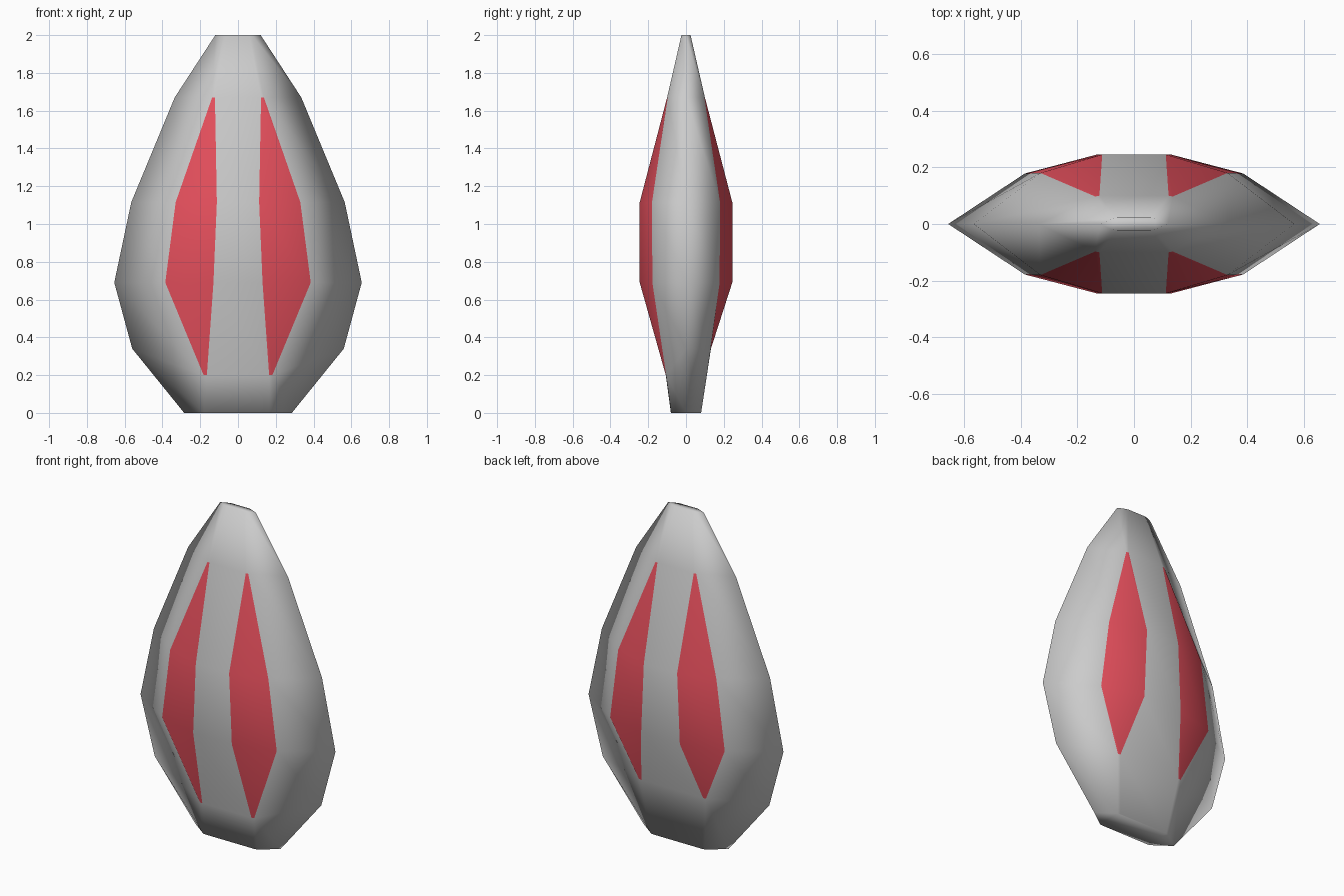
import bpy, bmesh

if "Cube" in bpy.data.objects:
    bpy.data.objects.remove(bpy.data.objects["Cube"])

# Rim of the body, row by row: (half width, z)
rim = [(0.285, 0), (0.56, 0.34), (0.655, 0.69), (0.565, 1.115), (0.335, 1.67), (0.12, 2.0)]

# Face rows: (z, outer x, outer depth, inner x, inner depth)
middle = [(0.69, 0.385, 0.178, 0.13, 0.245), (1.115, 0.33, 0.18, 0.112, 0.245),
          (1.67, 0.137, 0.097, 0.122, 0.10), (2.0, 0.075, 0.02, 0.06, 0.024)]
front = [(0, 0.18, 0.077, 0.165, 0.08), (0.2, 0.182, 0.105, 0.165, 0.107)] + middle
back = [(0, 0.18, 0.077, 0.165, 0.08), (0.34, 0.225, 0.13, 0.208, 0.132)] + middle


def half_section(row, side):
    z, ox, oy, ix, iy = row
    return [(ox, side * oy, z), (ix, side * iy, z), (-ix, side * iy, z), (-ox, side * oy, z)]


bm = bmesh.new()
rings = []
for (w, z), f, b in zip(rim, front, back):
    pts = [(w, 0, z)] + half_section(f, -1) + [(-w, 0, z)] + half_section(b, 1)[::-1]
    rings.append([bm.verts.new(p) for p in pts])

# Walls, with the four tapered panels in red
n = len(rings[0])
for r in range(len(rings) - 1):
    for c in range(n):
        d = (c + 1) % n
        face = bm.faces.new((rings[r][c], rings[r][d], rings[r + 1][d], rings[r + 1][c]))
        face.material_index = int(1 <= r <= 3 and c in (1, 3, 6, 8))

# End caps
bm.faces.new(rings[0])
bm.faces.new(rings[-1])
bmesh.ops.recalc_face_normals(bm, faces=bm.faces[:])
for face in bm.faces:
    face.smooth = True

mesh = bpy.data.meshes.new("shell_body")
bm.to_mesh(mesh)
bm.free()
body = bpy.data.objects.new("shell_body", mesh)
bpy.context.collection.objects.link(body)

# Grey body slot stays empty, panels are red
red = bpy.data.materials.new("red_panel")
red.diffuse_color = (0.8, 0.08, 0.11, 1)
red.use_nodes = True
red.node_tree.nodes["Principled BSDF"].inputs["Base Color"].default_value = red.diffuse_color
mesh.materials.append(None)
mesh.materials.append(red)
